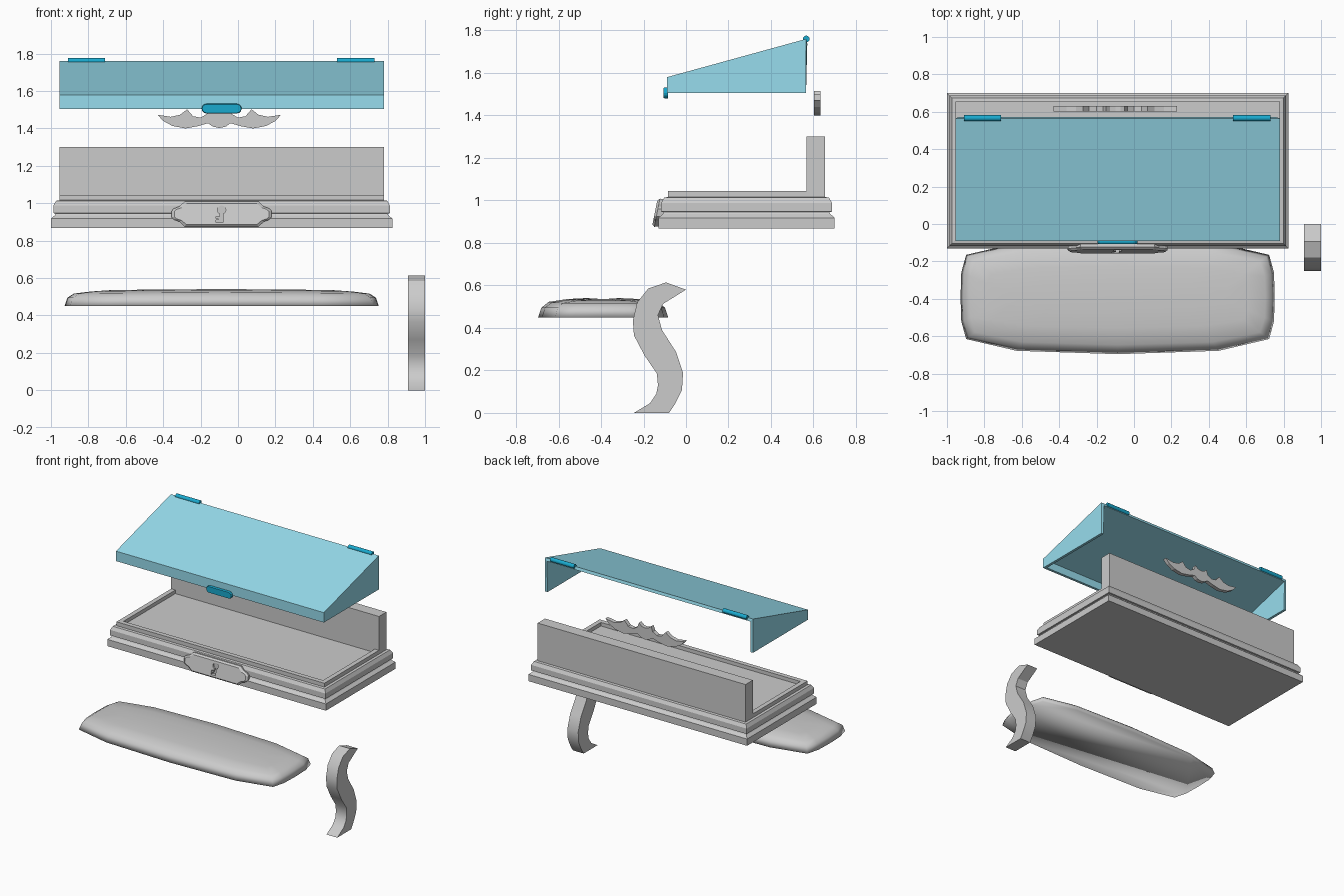
import bpy, bmesh, math

if "Cube" in bpy.data.objects:
    bpy.data.objects.remove(bpy.data.objects["Cube"])

CX = -0.0875  # centre line of the desk parts


def material(name, rgb):
    m = bpy.data.materials.new(name)
    m.diffuse_color = (*rgb, 1)
    m.use_nodes = True
    m.node_tree.nodes["Principled BSDF"].inputs["Base Color"].default_value = m.diffuse_color
    return m


lid_blue = material("lid_blue", (0.31, 0.72, 0.85))
deep_blue = material("deep_blue", (0.01, 0.40, 0.62))


def make(name, verts, faces, mat=None):
    mesh = bpy.data.meshes.new(name)
    mesh.from_pydata(verts, [], faces)
    bm = bmesh.new()
    bm.from_mesh(mesh)
    bmesh.ops.recalc_face_normals(bm, faces=bm.faces)
    bm.to_mesh(mesh)
    bm.free()
    ob = bpy.data.objects.new(name, mesh)
    bpy.context.collection.objects.link(ob)
    if mat:
        mesh.materials.append(mat)
    return ob


def loft(name, rings, mat=None):
    """Skin rings of equal length and cap both ends."""
    n = len(rings[0])
    verts = [p for r in rings for p in r]
    faces = [(k * n + i, k * n + (i + 1) % n, (k + 1) * n + (i + 1) % n, (k + 1) * n + i)
             for k in range(len(rings) - 1) for i in range(n)]
    faces += [tuple(range(n)), tuple(range(len(verts) - n, len(verts)))]
    return make(name, verts, faces, mat)


def rect(inset, z, back=None):
    x0, x1, y0 = -1 + inset, 0.825 - inset, -0.13 + inset
    y1 = 0.70 - inset if back is None else back
    return [(x0, y0, z), (x1, y0, z), (x1, y1, z), (x0, y1, z)]


def smooth(ob, angle=None):
    bpy.ops.object.select_all(action='DESELECT')
    ob.select_set(True)
    bpy.context.view_layer.objects.active = ob
    if angle is None:
        bpy.ops.object.shade_smooth()
    else:
        bpy.ops.object.shade_smooth_by_angle(angle=math.radians(angle))


# Moulded base with shallow recessed tray
loft("base_tray", [rect(0, 0.867), rect(0, 0.918), rect(0.02, 0.935), rect(0.025, 0.945),
                   rect(0.013, 0.947), rect(0.013, 0.988), rect(0.027, 1.013),
                   rect(0.045, 1.016), rect(0.045, 1.045),
                   rect(0.08, 1.045, 0.567), rect(0.08, 1.018, 0.567)])

# Upright back wall
loft("back_wall", [[(-0.955, y, 1.03), (0.78, y, 1.03), (0.78, y, 1.30), (-0.955, y, 1.30)]
                   for y in (0.567, 0.655)])

# Sloped lid, open below and behind
side = [(-0.09, 1.505), (0.565, 1.505), (0.565, 1.76), (-0.09, 1.58)]
lid = make("lid", [(x, y, z) for x in (-0.955, 0.78) for y, z in side],
           [(0, 3, 2, 1), (4, 5, 6, 7), (0, 4, 7, 3), (3, 7, 6, 2)], lid_blue)
shell = lid.modifiers.new("shell", 'SOLIDIFY')
shell.thickness, shell.offset, shell.use_even_offset = 0.02, -1, True

# Hinge barrels
for label, xc in (("left", -0.81), ("right", 0.63)):
    bpy.ops.mesh.primitive_cylinder_add(vertices=12, radius=0.016, depth=0.2,
                                        location=(xc, 0.566, 1.76), rotation=(0, math.pi / 2, 0))
    hinge = bpy.context.object
    hinge.name = "hinge_" + label
    hinge.data.materials.append(deep_blue)
    smooth(hinge, 40)


# Rounded lid handle
def pill(y, s):
    pts = []
    for sx, start in ((1, -90), (-1, 90)):
        for k in range(7):
            a = math.radians(start + 30 * k)
            pts.append((CX + sx * 0.081 + 0.026 * s * math.cos(a), y, 1.506 + 0.026 * s * math.sin(a)))
    return pts


loft("lid_handle", [pill(-0.085, 1), pill(-0.1, 1), pill(-0.106, 0.88)], deep_blue)

# Lock plate, leaning back and bevelled
quarter = [(0.262, 0.016), (0.25, 0.028), (0.222, 0.038), (0.195, 0.062)]
outline = (quarter + [(-x, z) for x, z in reversed(quarter)]
           + [(-x, -z) for x, z in quarter] + [(x, -z) for x, z in reversed(quarter)])


def plate(y, sx, sz):
    return [(CX + x * sx, y + 0.2 * z * sz, 0.942 + z * sz) for x, z in outline]


lock = loft("lock_plate", [plate(-0.105, 1, 1), plate(-0.136, 1.02, 1.07),
                           plate(-0.147, 0.965, 0.9)])

# Keyhole sunk into the plate
key = [(0.023 * math.cos(math.radians(a)), 0.965 + 0.023 * math.sin(math.radians(a)))
       for a in range(-70, 251, 32)]
key += [(-0.008, 0.930), (-0.030, 0.930), (-0.030, 0.918), (-0.018, 0.918),
        (-0.018, 0.911), (-0.030, 0.911), (-0.030, 0.898), (0.008, 0.898)]
cutter = loft("keyhole_cutter", [[(CX + x, -0.2, z) for x, z in key],
                                 [(CX + x, -0.132, z) for x, z in key]])
cut = lock.modifiers.new("keyhole", 'BOOLEAN')
cut.object, cut.operation, cut.solver = cutter, 'DIFFERENCE', 'EXACT'
bpy.context.view_layer.objects.active = lock
bpy.ops.object.modifier_apply(modifier=cut.name)
bpy.data.objects.remove(cutter)

# Scrolled ornament, mirrored half outline
half = [(0.33, 1.473), (0.30, 1.44), (0.25, 1.413), (0.18, 1.40), (0.115, 1.412),
        (0.06, 1.428), (0.035, 1.41)]
top = [(0.028, 1.495), (0.05, 1.515), (0.065, 1.478), (0.10, 1.458), (0.14, 1.465),
       (0.172, 1.502), (0.21, 1.473), (0.26, 1.462)]
right = [(0.0, 1.49)] + top + half
shape = right + [(-x, z) for x, z in reversed(half)] + [(-x, z) for x, z in reversed(top)]
shape.insert(len(right), (0, 1.402))
loft("ornament", [[(-0.1 + x, y, z) for x, z in shape] for y in (0.602, 0.632)])

# Padded cushion
corner = [(0.84, 0.0), (0.836, 0.13), (0.81, 0.225), (0.54, 0.288), (0, 0.306)]
oval = (corner + [(-x, y) for x, y in reversed(corner[:-1])]
        + [(-x, -y) for x, y in corner[1:]] + [(x, -y) for x, y in reversed(corner[1:-1])])


def pad(inset, z, drop):
    return [(CX + x * (1 - inset / 0.84), -0.39 + y * (1 - inset / 0.306), z - drop * (x / 0.84) ** 2)
            for x, y in oval]


cushion = loft("cushion", [pad(0, 0.45, 0), pad(0.015, 0.495, 0.0), pad(0.05, 0.523, 0.006),
                           pad(0.14, 0.536, 0.008), pad(0.24, 0.541, 0.006)])
smooth(cushion)

# Curved leg
front = [(-0.245, 0), (-0.17, 0.045), (-0.14, 0.09), (-0.132, 0.13), (-0.137, 0.185),
         (-0.195, 0.27), (-0.245, 0.365), (-0.25, 0.435), (-0.23, 0.52), (-0.178, 0.585),
         (-0.094, 0.614)]
rear = [(0, 0.58), (-0.108, 0.513), (-0.132, 0.46), (-0.113, 0.39), (-0.047, 0.287),
        (-0.014, 0.188), (-0.019, 0.108), (-0.052, 0.042), (-0.08, 0)]
leg = loft("leg", [[(x, y, z) for y, z in front + rear] for x in (0.91, 1.0)])
smooth(leg, 30)
